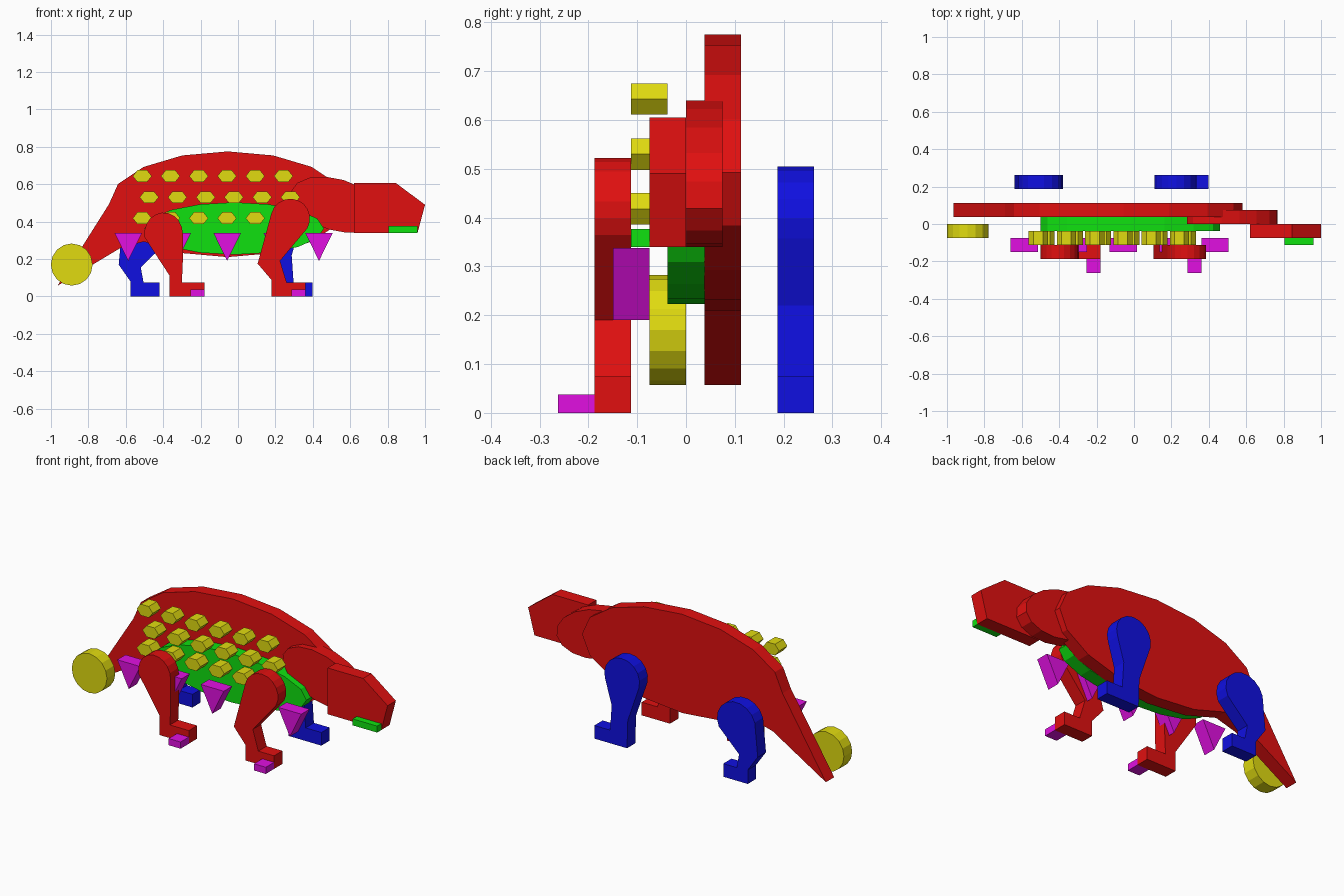
import bpy, bmesh, math

if "Cube" in bpy.data.objects:
    bpy.data.objects.remove(bpy.data.objects["Cube"])

D = 0.075  # thickness of every flat layer


def material(name, rgb):
    m = bpy.data.materials.new(name)
    m.diffuse_color = (*rgb, 1)
    m.use_nodes = True
    m.node_tree.nodes["Principled BSDF"].inputs["Base Color"].default_value = m.diffuse_color
    return m


RED = material("red", (0.75, 0.005, 0.005))
BLUE = material("blue", (0.005, 0.005, 0.75))
GREEN = material("green", (0.005, 0.75, 0.005))
YELLOW = material("yellow", (0.75, 0.71, 0.005))
MAGENTA = material("magenta", (0.75, 0.005, 0.75))


def slab(name, outline, y, mat):
    """Extrude an x-z outline into a flat slab centred on y."""
    bm = bmesh.new()
    face = bm.faces.new([bm.verts.new((x, y - D / 2, z)) for x, z in outline])
    ext = bmesh.ops.extrude_face_region(bm, geom=[face])
    moved = [g for g in ext["geom"] if isinstance(g, bmesh.types.BMVert)]
    bmesh.ops.translate(bm, verts=moved, vec=(0, D, 0))
    bmesh.ops.recalc_face_normals(bm, faces=bm.faces)
    mesh = bpy.data.meshes.new(name)
    bm.to_mesh(mesh)
    bm.free()
    mesh.materials.append(mat)
    ob = bpy.data.objects.new(name, mesh)
    bpy.context.collection.objects.link(ob)
    return ob


def arc(cx, cz, rx, rz, start=0, end=360, n=16, tilt=0):
    """Points on an ellipse; a full turn leaves out the repeated end point."""
    count = n if end - start == 360 else n + 1
    c, s = math.cos(math.radians(tilt)), math.sin(math.radians(tilt))
    pts = []
    for i in range(count):
        a = math.radians(start + (end - start) * i / n)
        u, v = rx * math.cos(a), rz * math.sin(a)
        pts.append((cx + u * c - v * s, cz + u * s + v * c))
    return pts


def box(x0, x1, z0, z1):
    return [(x0, z0), (x1, z0), (x1, z1), (x0, z1)]


# Body with pointed tail
body = arc(-0.055, 0.4925, 0.635, 0.2825, -135, 180, 14)
slab("body", body + [(-0.965, 0.057), (-0.63, 0.258)], 0.075, RED)

# Belly, neck, head and jaw
slab("belly", arc(-0.02, 0.363, 0.48, 0.14), 0, GREEN)
slab("neck", arc(0.525, 0.49, 0.252, 0.138, n=16, tilt=-16.5), 0.0375, RED)
slab("head", [(0.62, 0.34), (0.96, 0.34), (1.0, 0.49), (0.845, 0.605), (0.62, 0.605)],
     -0.0375, RED)
slab("jaw", box(0.805, 0.96, 0.34, 0.377), -0.075, GREEN)

# Tail club
slab("tail_club", arc(-0.889, 0.17, 0.1115, 0.1125), -0.0375, YELLOW)

# Back plates in three staggered rows
for row, (x0, z) in enumerate([(-0.512, 0.643), (-0.475, 0.53), (-0.512, 0.418)]):
    for i in range(6):
        slab(f"back_plate_{row}_{i}", arc(x0 + i * 0.151, z, 0.051, 0.037, n=6),
             -0.0755, YELLOW)

# Side spikes pointing down
for i, x in enumerate((-0.587, -0.325, -0.058, 0.21, 0.433)):
    slab(f"side_spike_{i}", [(x - 0.073, 0.338), (x, 0.19), (x + 0.073, 0.338)],
         -0.1125, MAGENTA)

# Near legs: rounded thigh, shin and foot
slab("near_hind_leg",
     arc(-0.398, 0.335, 0.103, 0.113, 0, 190, 10)
     + [(-0.365, 0.11), (-0.365, 0), (-0.18, 0), (-0.18, 0.075),
        (-0.30, 0.075), (-0.295, 0.19)], -0.15, RED)
slab("near_front_leg",
     arc(0.28, 0.417, 0.105, 0.105, -30, 165, 10)
     + [(0.105, 0.175), (0.18, 0.087), (0.18, 0), (0.36, 0), (0.36, 0.075),
        (0.26, 0.075), (0.225, 0.19)], -0.15, RED)

# Far legs
slab("far_hind_leg",
     arc(-0.502, 0.33, 0.122, 0.118, -25, 185, 10)
     + [(-0.638, 0.17), (-0.575, 0.08), (-0.575, 0), (-0.42, 0), (-0.42, 0.075),
        (-0.505, 0.075), (-0.52, 0.155)], 0.225, BLUE)
slab("far_front_leg",
     arc(0.222, 0.395, 0.112, 0.11, -20, 195, 10)
     + [(0.185, 0.16), (0.19, 0), (0.397, 0), (0.397, 0.075),
        (0.297, 0.075), (0.287, 0.22)], 0.225, BLUE)

# Claws on the near feet
for name, x in (("hind_claw", -0.255), ("front_claw", 0.285)):
    slab(name, box(x, x + 0.075, 0, 0.038), -0.225, MAGENTA)
